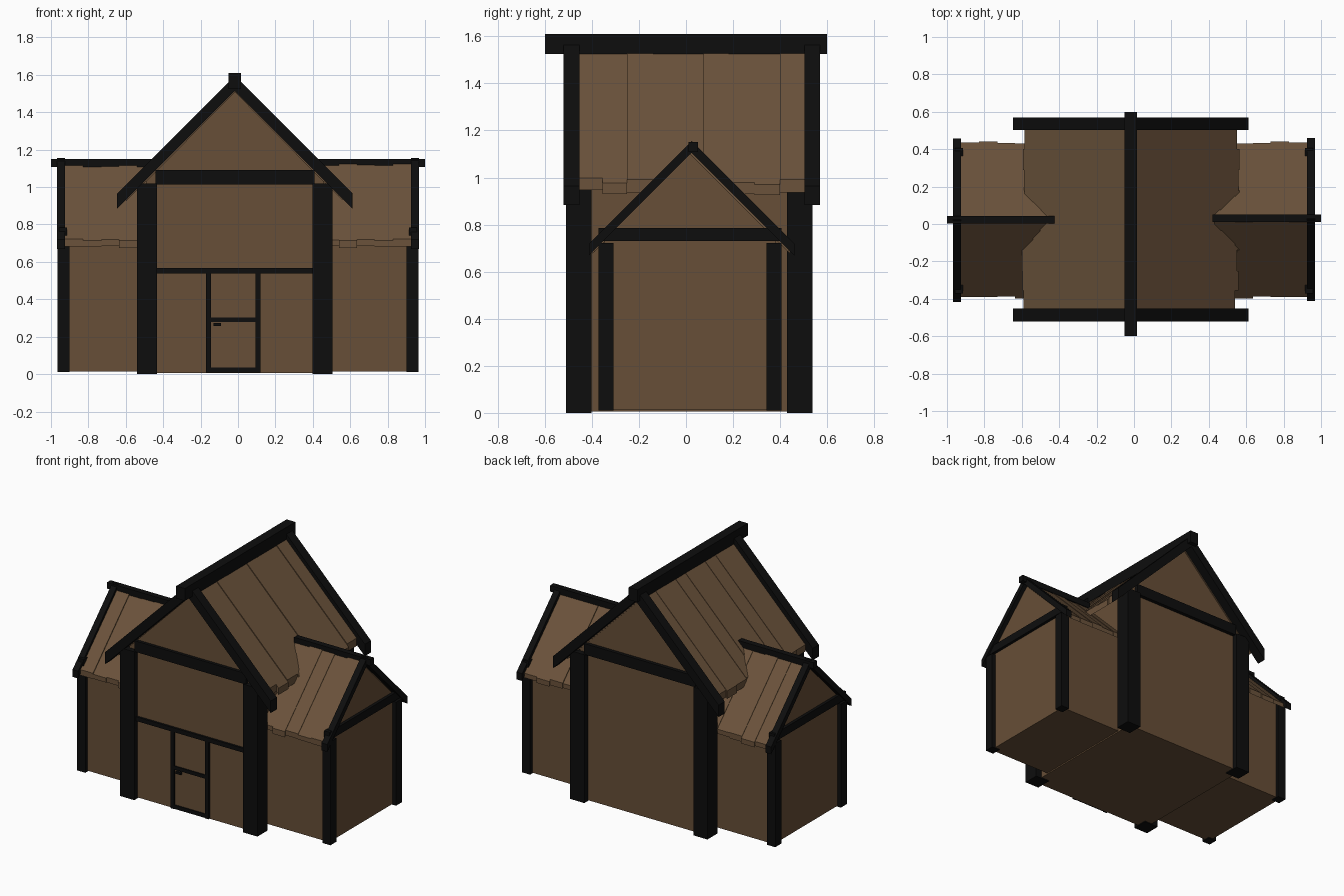
import bpy
from mathutils import Vector

if "Cube" in bpy.data.objects:
    bpy.data.objects.remove(bpy.data.objects["Cube"])


def material(name, col):
    m = bpy.data.materials.new(name)
    m.diffuse_color = (*col, 1)
    m.use_nodes = True
    m.node_tree.nodes["Principled BSDF"].inputs["Base Color"].default_value = m.diffuse_color
    return m


WALL = material("wall_brown", (0.135, 0.077, 0.038))
PLANK = material("plank_brown", (0.145, 0.085, 0.043))
DARK = material("dark_timber", (0.004, 0.004, 0.004))

CX, CY = -0.017, 0.022  # ridge centre lines of hall and wings


def prism(name, profile, axis, a, b, mat):
    """Extrude a 2D profile from a to b along x (profile y,z) or y (profile x,z)."""
    def put(p, t):
        return Vector((t, p[0], p[1])) if axis == "x" else Vector((p[0], t, p[1]))
    n = len(profile)
    verts = [put(p, a) for p in profile] + [put(p, b) for p in profile]
    faces = [list(range(n))[::-1], list(range(n, 2 * n))]
    faces += [[i, (i + 1) % n, n + (i + 1) % n, n + i] for i in range(n)]
    area = sum(profile[i][0] * profile[(i + 1) % n][1]
               - profile[(i + 1) % n][0] * profile[i][1] for i in range(n))
    # keep outward normals whichever way the profile winds
    if (area > 0) != ((b > a) == (axis == "x")):
        faces = [f[::-1] for f in faces]
    me = bpy.data.meshes.new(name)
    me.from_pydata(verts, [], faces)
    me.materials.append(mat)
    ob = bpy.data.objects.new(name, me)
    bpy.context.collection.objects.link(ob)
    return ob


def box(name, x0, x1, y0, y1, z0, z1, mat=DARK):
    return prism(name, [(x0, z0), (x1, z0), (x1, z1), (x0, z1)], "y", y0, y1, mat)


def house(name, c, half, z0, eave, apex, axis, a, b):
    prism(name, [(c - half, z0), (c + half, z0), (c + half, eave),
                 (c, apex), (c - half, eave)], axis, a, b, WALL)


def rafters(name, c, half, low, high, axis, a, b):
    """Inverted V of 45 degree timbers with vertical-cut ends."""
    prism(name, [(c - half, low - half), (c, low), (c + half, low - half),
                 (c + half, high - half), (c, high), (c - half, high - half)],
          axis, a, b, DARK)


def planks(name, c, edges, lengths, low, high, axis):
    """Two slopes of roof boards, each with its own length and height."""
    n = len(lengths)
    for s in (-1, 1):
        for i in range(n):
            d = lengths[i if s > 0 else (i * 2 + 1) % n]
            lift = 0.004 * ((i * 2 + (s > 0)) % 3 - 1)
            prism(f"{name}_{'a' if s < 0 else 'b'}_{i}",
                  [(c, low), (c + s * d, low - d), (c + s * d, high + lift - d),
                   (c, high + lift)], axis, edges[i], edges[i + 1], PLANK)


# main hall
house("hall_walls", CX, 0.475, 0.006, 1.03, 1.51, "y", -0.475, 0.50)
for x0 in (-0.54, 0.397):
    for y0 in (-0.51, 0.43):
        box("hall_post", x0, x0 + 0.108, y0, y0 + 0.108, 0, 1.02)
for y0 in (-0.497, 0.455):
    box("hall_tie_beam", -0.44, 0.41, y0, y0 + 0.07, 1.015, 1.09)
for y0 in (-0.52, 0.503):
    rafters("hall_rafters", CX, 0.63, 1.513, 1.595, "y", y0, y0 + 0.067)
box("hall_ridge_beam", -0.05, 0.016, -0.60, 0.60, 1.525, 1.61)
planks("hall_roof_plank", CX,
       [-0.455, -0.355, -0.25, -0.14, -0.035, 0.075, 0.18, 0.29, 0.40, 0.505],
       [0.557, 0.575, 0.568, 0.58, 0.57, 0.582, 0.576, 0.58, 0.568],
       1.505, 1.555, "y")

# front door and its frame
box("front_rail", -0.44, 0.41, -0.49, -0.45, 0.537, 0.566)
for x0 in (-0.172, 0.093):
    box("door_jamb", x0, x0 + 0.027, -0.49, -0.45, 0.008, 0.54)
box("door_mid_bar", -0.15, 0.10, -0.486, -0.45, 0.278, 0.302)
box("door_sill", -0.15, 0.10, -0.486, -0.45, 0.008, 0.034)
box("door_panel", -0.15, 0.10, -0.478, -0.46, 0.03, 0.54, WALL)
box("door_handle", -0.13, -0.092, -0.493, -0.475, 0.256, 0.272)

# side wings
for s, side in ((-1, "left"), (1, "right")):
    def span(a, b):
        return sorted((s * a, s * b))
    house(f"{side}_wing_walls", CY - 0.004, 0.365, 0.015, 0.735, 1.10, "x", *span(0.45, 0.937))
    for y0 in (-0.372, 0.341):
        box(f"{side}_wing_post", *span(0.902, 0.964), y0, y0 + 0.065, 0.01, 0.722)
    box(f"{side}_wing_tie_beam", *span(0.915, 0.957), -0.372, 0.406, 0.73, 0.785)
    rafters(f"{side}_wing_rafters", CY + 0.002 * s, 0.436, 1.105, 1.155, "x", *span(0.925, 0.968))
    x0, x1 = span(0.42, 1.0)
    y0 = 0.003 if s < 0 else 0.01
    box(f"{side}_wing_ridge_beam", x0, x1, y0, y0 + 0.04, 1.108, 1.15)
    planks(f"{side}_wing_roof_plank", CY, [s * e for e in (0.43, 0.54, 0.635, 0.73, 0.83, 0.927)],
           [0.41, 0.408, 0.412, 0.42, 0.413], 1.095, 1.13, "x")
